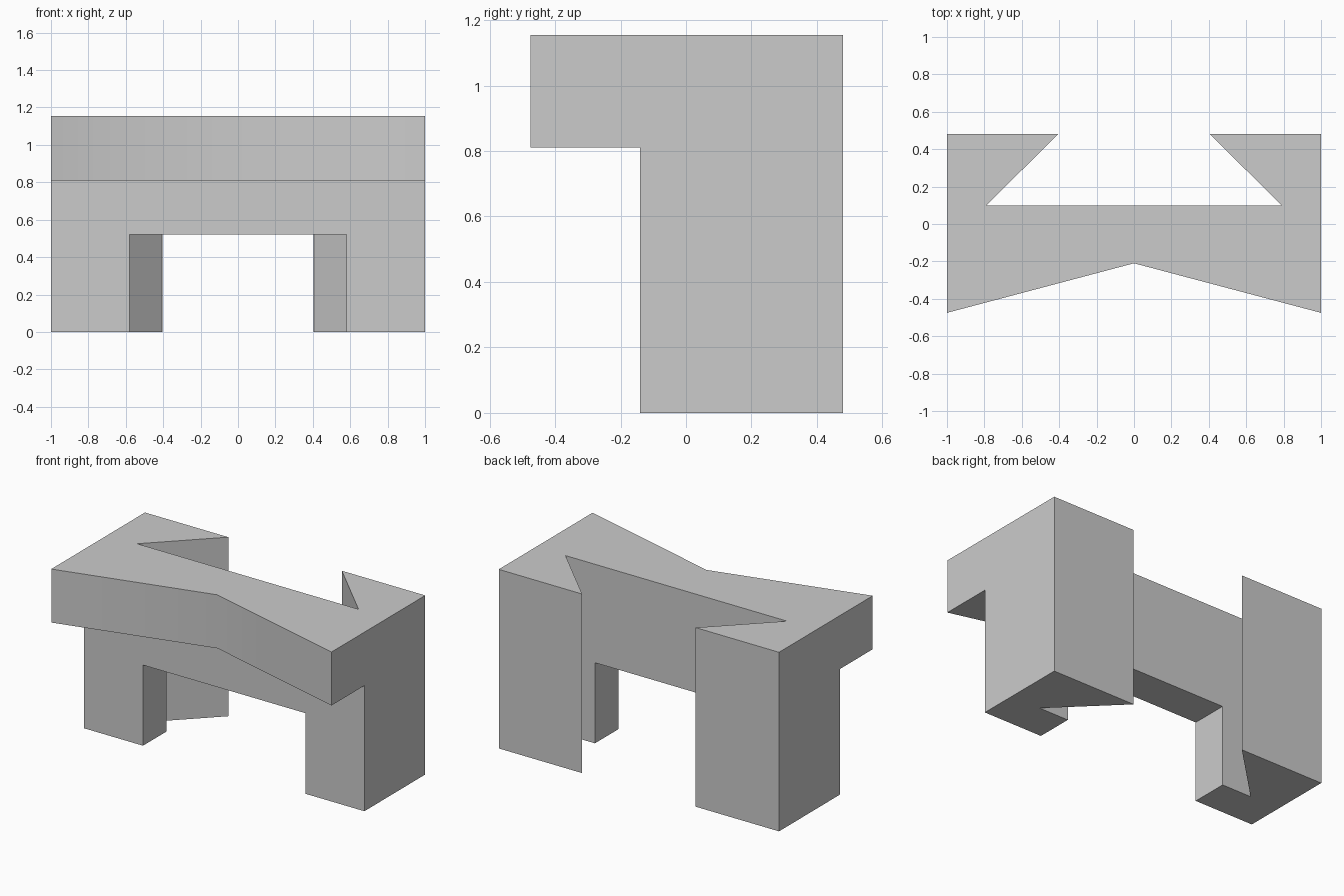
import bpy, bmesh, math
from mathutils import Vector

if "Cube" in bpy.data.objects:
    bpy.data.objects.remove(bpy.data.objects["Cube"], do_unlink=True)

TOP = 1.155
BACK = 0.48

# Plain grey finish
grey = bpy.data.materials.new("plain grey")
grey.use_nodes = True
colour = (0.6, 0.6, 0.6, 1)
grey.diffuse_color = colour
grey.node_tree.nodes["Principled BSDF"].inputs["Base Color"].default_value = colour


def prism(name, points, sweep):
    """Closed outline swept along a vector into a solid."""
    bm = bmesh.new()
    face = bm.faces.new([bm.verts.new(p) for p in points])
    swept = bmesh.ops.extrude_face_region(bm, geom=[face])
    verts = [v for v in swept["geom"] if isinstance(v, bmesh.types.BMVert)]
    bmesh.ops.translate(bm, verts=verts, vec=Vector(sweep))
    bmesh.ops.recalc_face_normals(bm, faces=bm.faces[:])
    mesh = bpy.data.meshes.new(name)
    bm.to_mesh(mesh)
    bm.free()
    mesh.materials.append(grey)
    obj = bpy.data.objects.new(name, mesh)
    bpy.context.collection.objects.link(obj)
    return obj


# Body: side profile with the overhanging top, swept across the width
profile = [(-0.48, TOP), (BACK, TOP), (BACK, 0), (-0.14, 0), (-0.14, 0.81), (-0.48, 0.81)]
body = prism("desk_body", [(-1, y, z) for y, z in profile], (2, 0, 0))

# Cutters: dovetail recess at the back, shallow V at the front, knee opening
through = (0, 0, 2)
recess = [(-0.405, BACK), (-0.79, 0.1), (0.79, 0.1), (0.405, BACK), (0.4, 0.6), (-0.4, 0.6)]
vee = [(-1, -0.475), (0, -0.21), (1, -0.475), (1.2, -0.528), (1.2, -0.7), (-1.2, -0.7), (-1.2, -0.528)]
knee = [(-0.58, -0.3), (0.58, -0.3), (0.58, 0.2), (-0.58, 0.2)]
cutters = [
    prism("back_recess_cutter", [(x, y, -0.4) for x, y in recess], through),
    prism("front_vee_cutter", [(x, y, -0.4) for x, y in vee], through),
]
# The knee opening stops at the back recess so the rear legs stay whole
knee[2:] = [(0.58, 0.1), (-0.58, 0.1)]
cutters.append(prism("knee_opening_cutter", [(x, y, -0.4) for x, y in knee], (0, 0, 0.92)))

for cutter in cutters:
    cut = body.modifiers.new(cutter.name, "BOOLEAN")
    cut.object = cutter
    cut.operation = "DIFFERENCE"
    cut.solver = "EXACT"

# Bake the cuts and discard the cutters
graph = bpy.context.evaluated_depsgraph_get()
graph.update()
result = bpy.data.meshes.new_from_object(body.evaluated_get(graph))
body.modifiers.clear()
body.data = result
for cutter in cutters:
    bpy.data.objects.remove(cutter, do_unlink=True)

# Smooth only the shallow front bend
bpy.ops.object.select_all(action="DESELECT")
body.select_set(True)
bpy.context.view_layer.objects.active = body
bpy.ops.object.shade_smooth_by_angle(angle=math.radians(30))
